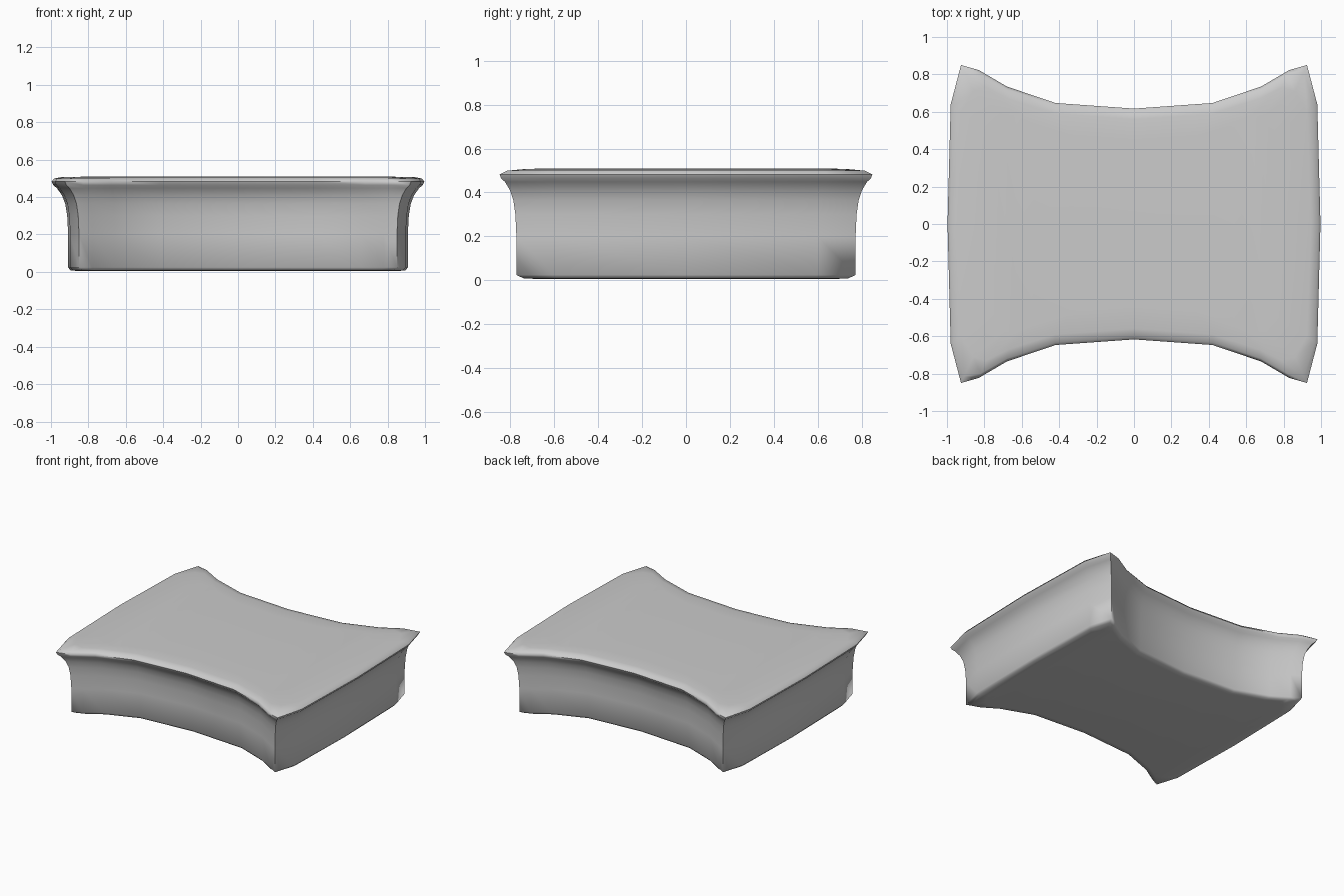
import bpy, bmesh, math

if "Cube" in bpy.data.objects:
    bpy.data.objects.remove(bpy.data.objects["Cube"])

# Quarter outlines (x, y) from the middle of the back edge to the middle of the right side
BODY = [(0, .54), (.42, .57), (.66, .66), (.78, .735), (.85, .773), (.897, .60), (.908, 0)]
RIM = [(0, .617), (.42, .647), (.68, .735), (.83, .823), (.925, .85), (.98, .64), (.997, 0)]
CROWN = [(0, .56), (.42, .59), (.67, .67), (.79, .73), (.86, .71), (.925, .60), (.945, 0)]
BASE = [(0, .49), (.42, .52), (.64, .60), (.74, .66), (.79, .64), (.84, .55), (.86, 0)]


def full(q):
    """Mirror a quarter outline into a closed loop."""
    right = q + [(x, -y) for x, y in reversed(q[:-1])]
    return right + [(-x, y) for x, y in reversed(right[1:-1])]


def blend(a, b, t):
    return [(p[0] + (r[0] - p[0]) * t, p[1] + (r[1] - p[1]) * t) for p, r in zip(a, b)]


# Stacked sections: lower edge, straight wall, flared lip, gently rounded top
sections = [
    (BASE, .005), (blend(BASE, BODY, .75), .008), (BODY, .024), (BODY, .2),
    (blend(BODY, RIM, .06), .30), (blend(BODY, RIM, .18), .365),
    (blend(BODY, RIM, .38), .41), (blend(BODY, RIM, .68), .448),
    (blend(BODY, RIM, .9), .464), (RIM, .482),
    (blend(RIM, CROWN, .25), .499), (CROWN, .507),
    ([(x * .8, y * .8) for x, y in CROWN], .51),
]

bm = bmesh.new()
rings = [[bm.verts.new((x, y, z)) for x, y in full(q)] for q, z in sections]
n = len(rings[0])
for a, b in zip(rings, rings[1:]):
    for i in range(n):
        j = (i + 1) % n
        bm.faces.new((a[i], a[j], b[j], b[i]))


# Close each end with strips running front to back
def cap(ring):
    h = n // 2
    for i in range(-5, 5):
        bm.faces.new((ring[i % n], ring[(i + 1) % n],
                      ring[(h - i - 1) % n], ring[(h - i) % n]))
    for c in (6, n - 6):
        bm.faces.new((ring[c - 1], ring[c], ring[c + 1]))


cap(rings[0])
cap(rings[-1])
bmesh.ops.recalc_face_normals(bm, faces=bm.faces)

mesh = bpy.data.meshes.new("flared_block")
bm.to_mesh(mesh)
bm.free()
block = bpy.data.objects.new("flared_block", mesh)
bpy.context.collection.objects.link(block)
bpy.context.view_layer.objects.active = block
block.select_set(True)
bpy.ops.object.shade_smooth_by_angle(angle=math.radians(60))
